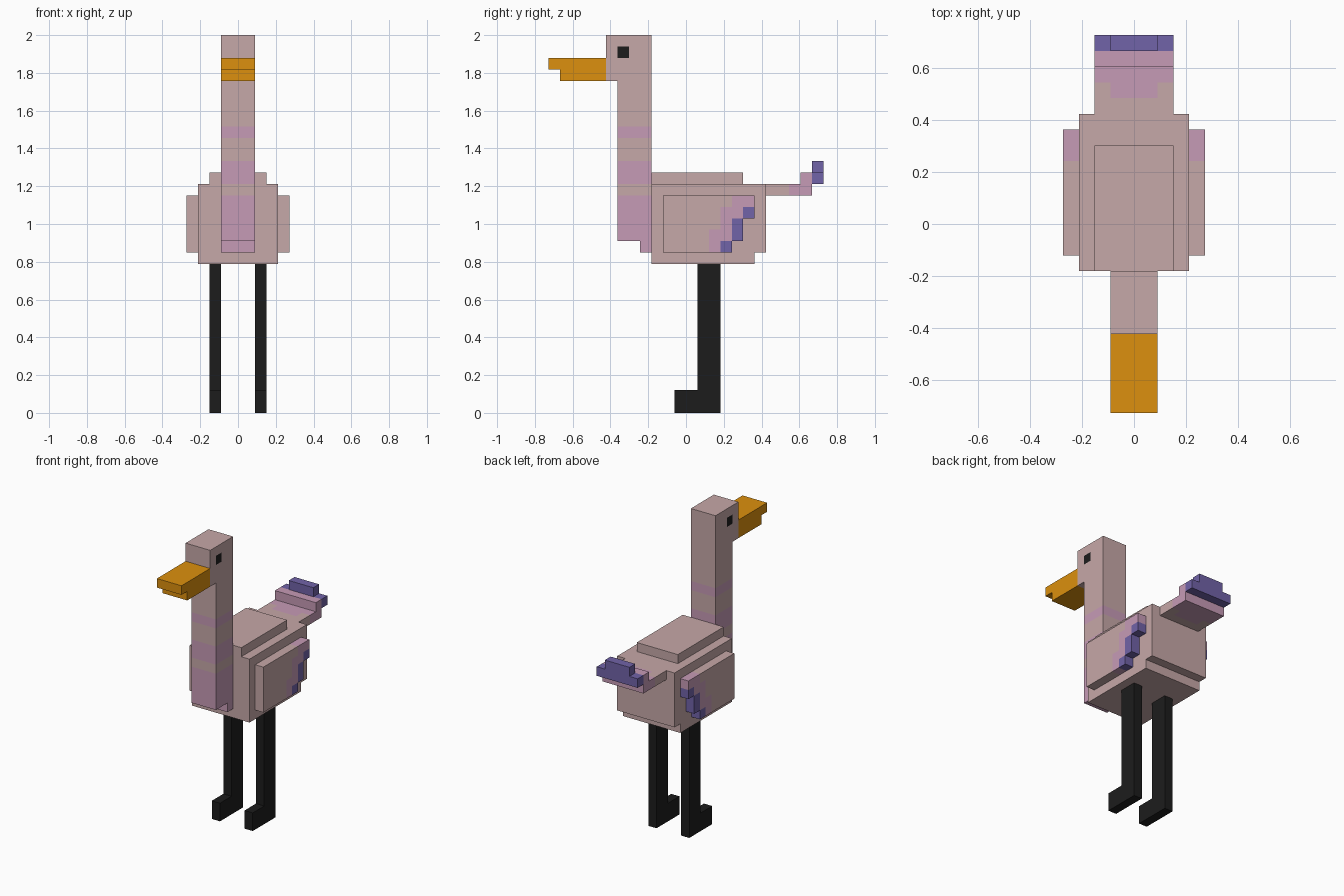
import bpy, bmesh, math

if "Cube" in bpy.data.objects:
    bpy.data.objects.remove(bpy.data.objects["Cube"])

U = 2 / 33  # edge length of one block


def material(name, rgb):
    lin = [((c / 255 + 0.055) / 1.055) ** 2.4 for c in rgb]
    m = bpy.data.materials.new(name)
    m.diffuse_color = (*lin, 1)
    m.use_nodes = True
    m.node_tree.nodes["Principled BSDF"].inputs["Base Color"].default_value = m.diffuse_color
    return m


TAN = material("tan", (198, 168, 168))
PINK = material("pink", (198, 155, 182))
PURPLE = material("purple", (113, 99, 168))
ORANGE = material("orange", (220, 144, 14))
BLACK = material("black", (28, 28, 28))

# The six block faces: outward direction and four corners, wound outwards
FACES = [
    ((1, 0, 0), [(1, 0, 0), (1, 1, 0), (1, 1, 1), (1, 0, 1)]),
    ((-1, 0, 0), [(0, 0, 0), (0, 0, 1), (0, 1, 1), (0, 1, 0)]),
    ((0, 1, 0), [(0, 1, 0), (0, 1, 1), (1, 1, 1), (1, 1, 0)]),
    ((0, -1, 0), [(0, 0, 0), (1, 0, 0), (1, 0, 1), (0, 0, 1)]),
    ((0, 0, 1), [(0, 0, 1), (1, 0, 1), (1, 1, 1), (0, 1, 1)]),
    ((0, 0, -1), [(0, 0, 0), (0, 1, 0), (1, 1, 0), (1, 0, 0)]),
]


def part(name, boxes):
    """Fill boxes (x columns, y0, y1, z0, z1, material) with blocks; later ones
    repaint earlier ones. Only the outer shell is kept, in merged flat faces."""
    cells = {}
    for cols, y0, y1, z0, z1, mat in boxes:
        for x in cols:
            for y in range(y0, y1):
                for z in range(z0, z1):
                    cells[x, y, z] = mat
    mats = list(dict.fromkeys(cells.values()))
    bm = bmesh.new()
    verts = {}
    for (x, y, z), mat in cells.items():
        for (dx, dy, dz), corners in FACES:
            if (x + dx, y + dy, z + dz) in cells:
                continue
            quad = []
            for a, b, c in corners:
                key = (x + a, y + b, z + c)
                if key not in verts:
                    verts[key] = bm.verts.new(((key[0] - 0.5) * U, key[1] * U, key[2] * U))
                quad.append(verts[key])
            bm.faces.new(quad).material_index = mats.index(mat)
    bmesh.ops.dissolve_limit(bm, angle_limit=math.radians(1), verts=bm.verts[:],
                             edges=bm.edges[:], delimit={'MATERIAL'})
    mesh = bpy.data.meshes.new(name)
    bm.to_mesh(mesh)
    bm.free()
    for m in mats:
        mesh.materials.append(m)
    bpy.context.collection.objects.link(bpy.data.objects.new(name, mesh))


def wide(n):
    """Block columns from -n to n, centred on x = 0."""
    return range(-n, n + 1)


# Body with a raised back and a stepped rump
part("body", [
    (wide(3), -3, 6, 13, 14, TAN),
    (wide(3), -3, 7, 14, 20, TAN),
    (wide(2), -3, 5, 20, 21, TAN),
])

# Neck and head, with pink bands and eyes
part("neck_and_head", [
    (wide(1), -4, -3, 14, 15, PINK),
    (wide(1), -6, -3, 15, 29, TAN),
    (wide(1), -6, -3, 15, 19, PINK),
    (wide(1), -6, -3, 20, 22, PINK),
    (wide(1), -6, -3, 24, 25, PINK),
    (wide(1), -7, -3, 29, 33, TAN),
    ((-1, 1), -6, -5, 31, 32, BLACK),
])

# Beak
part("beak", [
    (wide(1), -12, -7, 30, 31, ORANGE),
    (wide(1), -11, -7, 29, 30, ORANGE),
])

# Tail, turning up to a purple tip
part("tail", [
    (wide(2), 7, 11, 19, 20, TAN),
    (wide(1), 8, 11, 19, 20, PINK),
    (wide(2), 9, 11, 19, 20, PINK),
    (wide(2), 10, 11, 20, 21, PINK),
    (wide(2), 11, 12, 20, 21, PURPLE),
    (wide(1), 11, 12, 21, 22, PURPLE),
])

# Wing rows from the bottom: pink start, purple start, rear end
WING_ROWS = [(2, 3, 4), (2, 4, 5), (3, 4, 5), (3, 5, 6), (4, 6, 6)]

for side, label in ((-1, "left"), (1, "right")):
    # Wing with a stepped trailing edge
    wing = []
    for i, (pink, purple, end) in enumerate(WING_ROWS):
        z = 14 + i
        wing += [((4 * side,), -2, pink, z, z + 1, TAN),
                 ((4 * side,), pink, purple, z, z + 1, PINK),
                 ((4 * side,), purple, end, z, z + 1, PURPLE)]
    part(label + "_wing", wing)

    # Leg and foot
    part(label + "_leg", [
        ((2 * side,), 1, 3, 0, 13, BLACK),
        ((2 * side,), -1, 1, 0, 2, BLACK),
    ])
